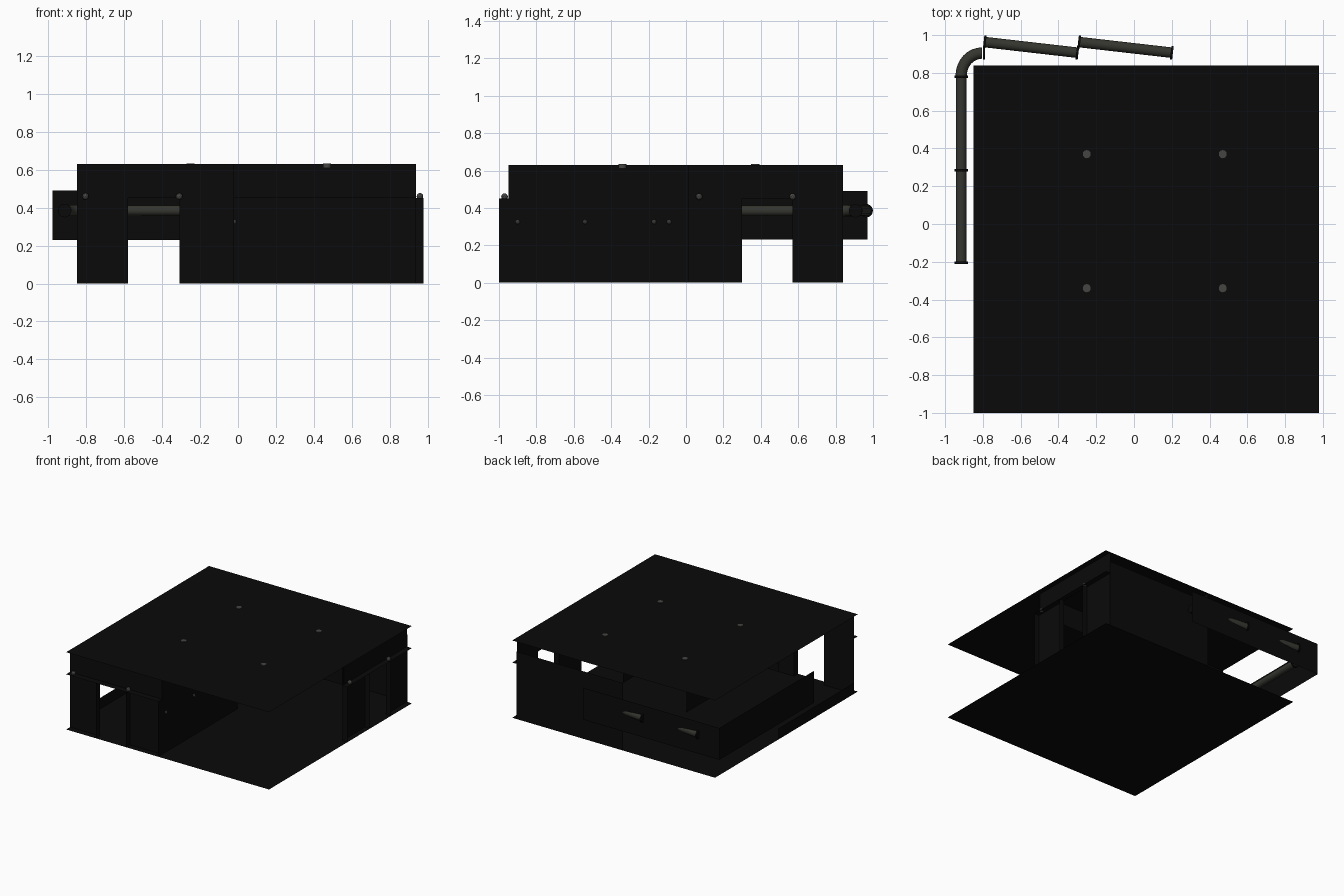
import bpy, bmesh, math
from mathutils import Vector

if "Cube" in bpy.data.objects:
    bpy.data.objects.remove(bpy.data.objects["Cube"])


def material(name, c):
    m = bpy.data.materials.new(name)
    m.diffuse_color = (*c, 1)
    m.use_nodes = True
    m.node_tree.nodes["Principled BSDF"].inputs["Base Color"].default_value = m.diffuse_color
    return m


BLACK = material("soot_black", (0.003, 0.003, 0.003))
PIPE = material("dull_olive_grey", (0.035, 0.036, 0.028))
LAMP = material("dim_lamp_grey", (0.06, 0.06, 0.055))


def finish(name, bm, mat):
    me = bpy.data.meshes.new(name)
    bm.to_mesh(me)
    bm.free()
    me.materials.append(mat)
    ob = bpy.data.objects.new(name, me)
    bpy.context.collection.objects.link(ob)
    return ob


def sheets(name, boxes, mat=BLACK):
    """Flat sheets; each entry is (x0,x1,y0,y1,z0,z1) with one equal pair."""
    bm = bmesh.new()
    for b in boxes:
        lo, hi = Vector(b[0::2]), Vector(b[1::2])
        flat = min(range(3), key=lambda i: abs(hi[i] - lo[i]))
        u, v = [i for i in range(3) if i != flat]
        pts = []
        for a, c in ((0, 0), (1, 0), (1, 1), (0, 1)):
            p = lo.copy()
            p[u] = hi[u] if a else lo[u]
            p[v] = hi[v] if c else lo[v]
            pts.append(bm.verts.new(p))
        bm.faces.new(pts)
    return finish(name, bm, mat)


def rod(name, a, b, r, mat, sides=16):
    """Closed cylinder between two points."""
    a, b = Vector(a), Vector(b)
    bm = bmesh.new()
    bmesh.ops.create_cone(bm, cap_ends=True, segments=sides, radius1=r, radius2=r, depth=(b - a).length)
    rot = Vector((0, 0, 1)).rotation_difference(b - a).to_matrix()
    for v in bm.verts:
        v.co = rot @ v.co + (a + b) / 2
    for f in bm.faces:
        f.smooth = len(f.verts) == 4
    return finish(name, bm, mat)


def ball(name, p, r):
    bm = bmesh.new()
    bmesh.ops.create_icosphere(bm, subdivisions=2, radius=r)
    bmesh.ops.translate(bm, verts=bm.verts, vec=p)
    return finish(name, bm, LAMP)


# Floor and roof
sheets("floor", [(-.85, .98, -1, .84, 0, 0)])
sheets("roof", [(-.85, .98, -1, .84, .63, .63)])

# Doorway wall: recessed sheet, ledge at door height and deep jambs
L, R, A, B = -.85, -.02, -.58, -.31
Y0, Y1 = -1, -.95
front = [(L, A, Y1, Y1, 0, .45), (B, R, Y1, Y1, 0, .45), (L, R, Y1, Y1, .45, .63),
         (L, R, Y0, Y1, .45, .45)]
front += [(x, x, Y0, Y1, 0, .45) for x in (A, B, R)]
sheets("front_doorway_wall", front)


def turn(b):
    # mirrors the front wall over the diagonal to the right side
    return (-b[3] - .015, -b[2] - .02, -b[1] - .01, -b[0] - .01, b[4], b[5])


sheets("right_doorway_wall", [turn(b) for b in front])

# Inner and outer corridor walls
sheets("inner_side_wall", [(-.02, -.02, -.95, .02, 0, .63)])
sheets("inner_header", [(-.02, .94, .02, .02, .45, .63)])
sheets("back_wall", [(-.02, .94, .84, .84, 0, .55)])
sheets("left_low_wall", [(-.85, -.85, -.95, .02, 0, .09)])

# Beams round the open corner cell
sheets("corner_beams", [(-.85, -.02, .02, .02, .55, .63), (-.02, -.02, .02, .84, .55, .63)])

# Backing panels behind the pipes
sheets("pipe_backing", [(-.98, .25, .97, .97, .23, .49), (-.98, -.98, -.25, .97, .23, .49)])

# Pipes with end flanges
Z = .385
runs = [((-.915, -.205, Z), (-.915, .285, Z)), ((-.915, .285, Z), (-.915, .78, Z)),
        ((-.79, .963, Z), (-.30, .907, Z)), ((-.29, .963, Z), (.20, .907, Z))]
for i, (a, b) in enumerate(runs):
    rod("pipe_%d" % i, a, b, .028, PIPE)
    d = (Vector(b) - Vector(a)).normalized() * .006
    for e in (a, b):
        rod("pipe_flange", Vector(e) - d, Vector(e) + d, .036, BLACK)

# Elbow swept along a quarter turn
bm = bmesh.new()
rings = []
for i in range(9):
    t = math.pi / 2 * i / 8
    c = Vector((-.805 - .11 * math.cos(t), .785 + .12 * math.sin(t), Z))
    n = Vector((-math.cos(t), math.sin(t), 0))
    rings.append([bm.verts.new(c + .03 * (n * math.cos(k * math.pi / 8) + Vector((0, 0, math.sin(k * math.pi / 8)))))
                  for k in range(16)])
for p, q in zip(rings, rings[1:]):
    for k in range(16):
        bm.faces.new((p[k], p[k - 1], q[k - 1], q[k])).smooth = True
bmesh.ops.recalc_face_normals(bm, faces=bm.faces)
finish("pipe_elbow", bm, PIPE)
rod("elbow_flange", (-.80, .905, Z), (-.79, .905, Z), .034, BLACK)

# Small lamps: through the roof and beside the doorways
for x in (-.25, .47):
    for y in (-.34, .37):
        rod("ceiling_lamp", (x, y, .61), (x, y, .634), .022, LAMP, 10)
for x in (-.805, -.31):
    ball("front_door_lamp", (x, -.97, .46), .018)
for y in (.07, .57):
    ball("right_door_lamp", (.96, y, .46), .018)
for y in (-.9, -.54, -.17, -.09):
    ball("inner_wall_lamp", (-.02, y, .325), .013)
